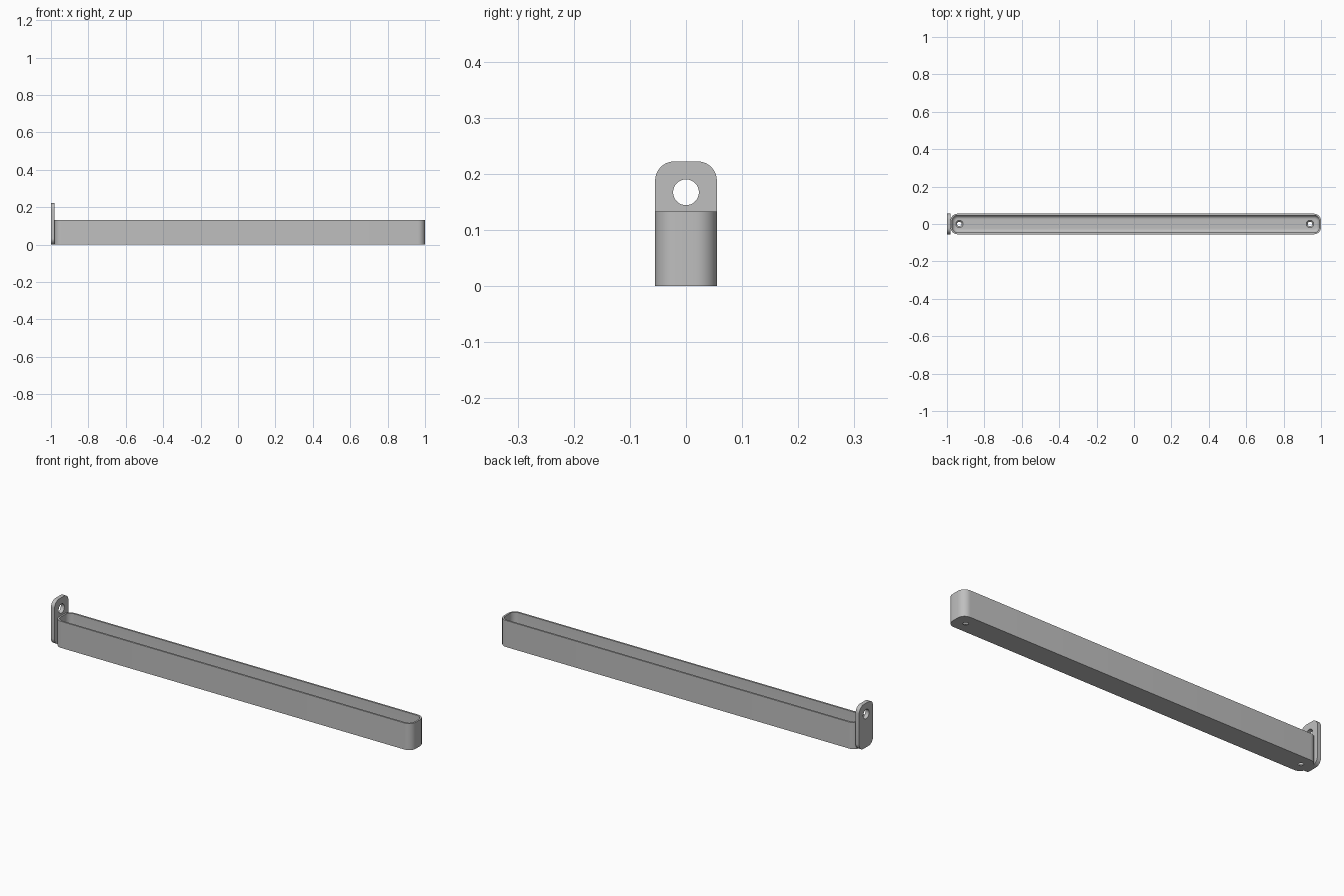
import bpy, bmesh, math

if "Cube" in bpy.data.objects:
    bpy.data.objects.remove(bpy.data.objects["Cube"])

gray = bpy.data.materials.new("gray plastic")
gray.diffuse_color = (0.52, 0.52, 0.52, 1)
gray.use_nodes = True
gray.node_tree.nodes["Principled BSDF"].inputs["Base Color"].default_value = gray.diffuse_color


def rounded_rect(half_u, half_v, radius, steps=10):
    """Counter-clockwise outline of a rounded rectangle."""
    pts = []
    for i, (su, sv) in enumerate([(1, 1), (-1, 1), (-1, -1), (1, -1)]):
        for k in range(steps + 1):
            a = math.pi / 2 * (i + k / steps)
            pts.append((su * (half_u - radius) + radius * math.cos(a),
                        sv * (half_v - radius) + radius * math.sin(a)))
    return pts


def loft(name, rings):
    """Closed skin through a stack of matching rings, capped at both ends."""
    bm = bmesh.new()
    loops = [[bm.verts.new(p) for p in ring] for ring in rings]
    n = len(loops[0])
    for a, b in zip(loops, loops[1:]):
        for i in range(n):
            j = (i + 1) % n
            bm.faces.new((a[i], a[j], b[j], b[i]))
    bm.faces.new(loops[0][::-1])
    bm.faces.new(loops[-1])
    bmesh.ops.recalc_face_normals(bm, faces=bm.faces)
    mesh = bpy.data.meshes.new(name)
    bm.to_mesh(mesh)
    bm.free()
    ob = bpy.data.objects.new(name, mesh)
    bpy.context.collection.objects.link(ob)
    mesh.materials.append(gray)
    return ob


def circle(radius, place, n=32):
    return [place(radius * math.cos(2 * math.pi * i / n),
                  radius * math.sin(2 * math.pi * i / n)) for i in range(n)]


def finish(ob, cutters):
    """Cut the holes, then smooth the rounded surfaces."""
    bpy.ops.object.select_all(action='DESELECT')
    bpy.context.view_layer.objects.active = ob
    ob.select_set(True)
    for c in cutters:
        mod = ob.modifiers.new("hole", 'BOOLEAN')
        mod.operation, mod.solver, mod.object = 'DIFFERENCE', 'EXACT', c
        bpy.ops.object.modifier_apply(modifier=mod.name)
        bpy.data.objects.remove(c)
    bpy.ops.object.shade_smooth_by_angle(angle=math.radians(30))


# Tray: outer wall, rim, inner wall and a filleted floor
X0, X1, HALF_Y, HEIGHT = -0.981, 1.0, 0.055, 0.133
RADIUS, WALL, FLOOR, FILLET = 0.038, 0.009, 0.01, 0.02
CX, HALF_X = (X0 + X1) / 2, (X1 - X0) / 2


def tray_ring(inset, z):
    return [(CX + u, v, z) for u, v in
            rounded_rect(HALF_X - inset, HALF_Y - inset, RADIUS - inset)]


rings = [tray_ring(0, 0), tray_ring(0, HEIGHT), tray_ring(WALL, HEIGHT)]
for k in range(9):
    a = math.pi / 2 * k / 8
    rings.append(tray_ring(WALL + FILLET * (1 - math.cos(a)),
                           FLOOR + FILLET * (1 - math.sin(a))))
tray = loft("tray", rings)

# Countersunk screw holes near both ends of the floor
cutters = []
for x in (-0.934, 0.941):
    cutters.append(loft("screw_hole_cutter", [
        circle(r, lambda u, v, z=z: (x + u, v, z))
        for r, z in ((0.012, -0.01), (0.012, 0.002),
                     (0.02, FLOOR), (0.02, FLOOR + 0.01))]))
finish(tray, cutters)

# Hanging tab: upright rounded plate on the left end, with a round hole
TAB_TOP = 0.222
tab = loft("hanging_tab", [
    [(x, u, TAB_TOP / 2 + v) for u, v in rounded_rect(0.055, TAB_TOP / 2, 0.034)]
    for x in (-1.0, -0.98)])
tab_hole = loft("tab_hole_cutter", [
    circle(0.023, lambda u, v, x=x: (x, u, 0.167 + v)) for x in (-1.05, -0.95)])
finish(tab, [tab_hole])
